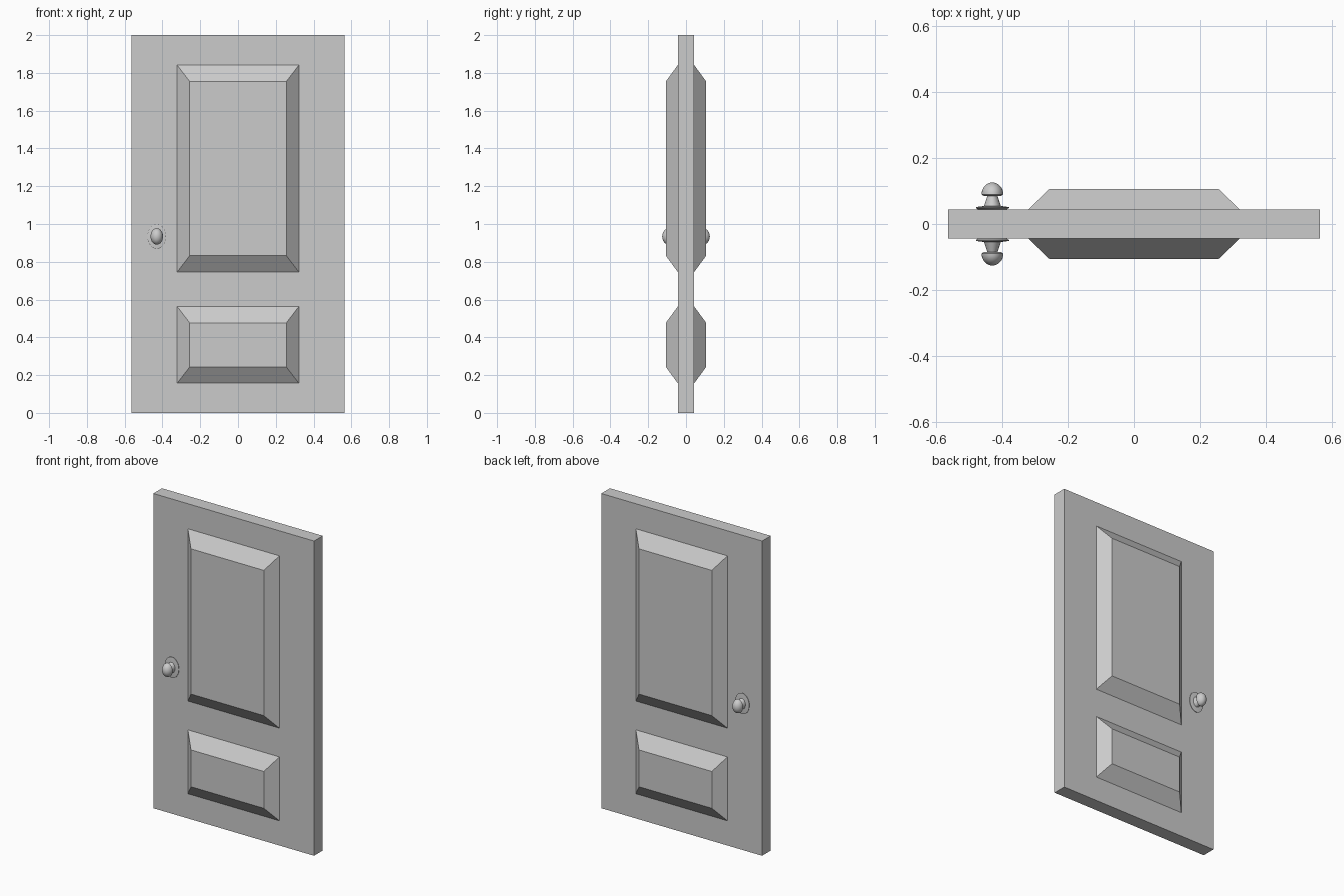
import bpy
import bmesh
import math
from mathutils import Vector, Matrix

if "Cube" in bpy.data.objects:
    bpy.data.objects.remove(bpy.data.objects["Cube"], do_unlink=True)

WIDTH, HEIGHT, HALF_DEPTH = 1.13, 2.0, 0.0435
PANEL_FACE = 0.1065
KNOB_X, KNOB_Z = -0.43, 0.934

grey = bpy.data.materials.new("light_grey")
grey.use_nodes = True
colour = (0.6, 0.6, 0.6, 1)
grey.diffuse_color = colour
grey.node_tree.nodes["Principled BSDF"].inputs["Base Color"].default_value = colour


def make_object(name, bm):
    bmesh.ops.recalc_face_normals(bm, faces=bm.faces)
    mesh = bpy.data.meshes.new(name)
    bm.to_mesh(mesh)
    bm.free()
    mesh.materials.append(grey)
    obj = bpy.data.objects.new(name, mesh)
    bpy.context.collection.objects.link(obj)
    return obj


def smooth(obj):
    bpy.ops.object.select_all(action="DESELECT")
    obj.select_set(True)
    bpy.context.view_layer.objects.active = obj
    bpy.ops.object.shade_smooth_by_angle(angle=math.radians(35))


def raised_panel(name, side, bottom, top):
    """Rectangular panel with sloping edges, on one side of the slab."""
    slope_x, slope_z = 0.066, 0.086
    bm = bmesh.new()
    bmesh.ops.create_cube(bm, size=2)
    for v in bm.verts:
        outer = v.co.y * side > 0
        half_x = 0.322 - (slope_x if outer else 0)
        half_z = (top - bottom) / 2 - (slope_z if outer else 0)
        v.co = Vector((v.co.x * half_x,
                       side * (PANEL_FACE if outer else HALF_DEPTH),
                       (top + bottom) / 2 + v.co.z * half_z))
    return make_object(name, bm)


def turned(name, side, profile):
    """Oval turned part from (radius, distance from the slab) points."""
    bm = bmesh.new()
    verts = [bm.verts.new((r, side * (HALF_DEPTH + d), 0)) for r, d in profile]
    edges = [bm.edges.new(pair) for pair in zip(verts, verts[1:])]
    bmesh.ops.spin(bm, geom=verts + edges, cent=(0, 0, 0), axis=(0, 1, 0),
                   angle=math.tau, steps=32)
    bmesh.ops.remove_doubles(bm, verts=bm.verts, dist=0.00001)
    bm.transform(Matrix.Translation((KNOB_X, 0, KNOB_Z)) @ Matrix.Diagonal((1, 1, 1.32, 1)))
    smooth(make_object(name, bm))


# Door slab
bm = bmesh.new()
bmesh.ops.create_cube(bm, size=1)
bm.transform(Matrix.Translation((0, 0, HEIGHT / 2))
             @ Matrix.Diagonal((WIDTH, 2 * HALF_DEPTH, HEIGHT, 1)))
make_object("door_slab", bm)

# Profiles of the handle parts
rose = [(0, 0), (0.043, 0), (0.05, 0.005), (0.05, 0.008), (0.027, 0.011), (0, 0.011)]
stem = [(0.026, 0.009), (0.022, 0.022), (0.015, 0.043)]
dome = [(0.033 * math.cos(a), 0.046 + 0.0365 * math.sin(a))
        for a in (math.pi / 2 * i / 8 for i in range(8))]
head = [(0, 0.042), (0.026, 0.042)] + dome + [(0, 0.0825)]

# Panels and handle on both sides
for label, side in (("front", -1), ("back", 1)):
    raised_panel(label + "_upper_panel", side, 0.746, 1.841)
    raised_panel(label + "_lower_panel", side, 0.157, 0.563)
    turned(label + "_handle_rose", side, rose)
    turned(label + "_handle_stem", side, stem)
    turned(label + "_handle_knob", side, head)
